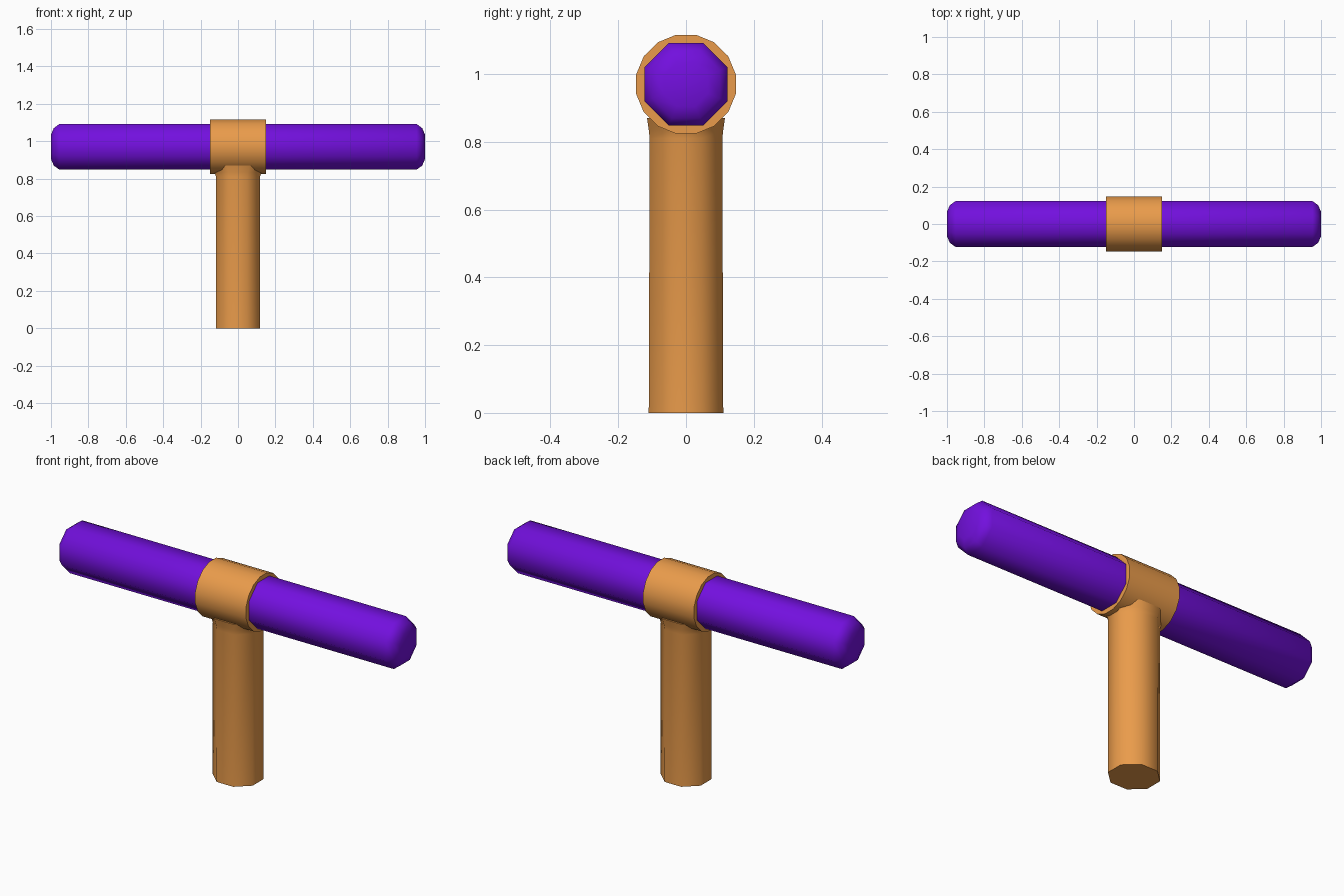
import bpy, bmesh
from math import pi, sin, cos, radians

if "Cube" in bpy.data.objects:
    bpy.data.objects.remove(bpy.data.objects["Cube"])

def material(name, color):
    m = bpy.data.materials.new(name)
    m.diffuse_color = color
    m.use_nodes = True
    m.node_tree.nodes["Principled BSDF"].inputs["Base Color"].default_value = m.diffuse_color
    return m

def lathe(name, rings, sides, mat, place, smooth=40):
    """Skin flat-topped polygon rings (position, half width a, half width b) and cap both ends."""
    bm = bmesh.new()
    k = 1 / cos(pi / sides)
    loops = []
    for t, a, b in rings:
        loop = []
        for i in range(sides):
            ang = 2 * pi * (i + 0.5) / sides
            loop.append(bm.verts.new(place(t, a * k * cos(ang), b * k * sin(ang))))
        loops.append(loop)
    for l0, l1 in zip(loops, loops[1:]):
        for i in range(sides):
            j = (i + 1) % sides
            bm.faces.new((l0[i], l0[j], l1[j], l1[i]))
    bm.faces.new(loops[0][::-1])
    bm.faces.new(loops[-1])
    bmesh.ops.recalc_face_normals(bm, faces=bm.faces)
    mesh = bpy.data.meshes.new(name)
    bm.to_mesh(mesh)
    bm.free()
    mesh.materials.append(mat)
    ob = bpy.data.objects.new(name, mesh)
    bpy.context.collection.objects.link(ob)
    bpy.ops.object.select_all(action='DESELECT')
    ob.select_set(True)
    bpy.context.view_layer.objects.active = ob
    bpy.ops.object.shade_smooth_by_angle(angle=radians(smooth))
    return ob

purple = material("purple", (0.17, 0.005, 0.73, 1))
orange = material("orange", (0.82, 0.33, 0.07, 1))

along_x = lambda t, a, b: (t, a, 0.97 + b)
along_z = lambda t, a, b: (a, b, t)

# Octagonal crossbar with rounded ends
half = [(0.955, 0.122), (0.985, 0.1), (1.0, 0.065)]
bar = [(-x, r, r) for x, r in reversed(half)] + [(x, r, r) for x, r in half]
lathe("crossbar", bar, 8, purple, along_x, 50)

# Sleeve gripping the crossbar
lathe("sleeve", [(-0.15, 0.147, 0.146), (0.15, 0.147, 0.146)], 16, orange, along_x)

# Upright post, flaring slightly into the sleeve
lathe("post", [(0, 0.118, 0.11), (0.81, 0.118, 0.107), (0.835, 0.126, 0.11), (0.87, 0.145, 0.115)],
      8, orange, along_z, 50)
